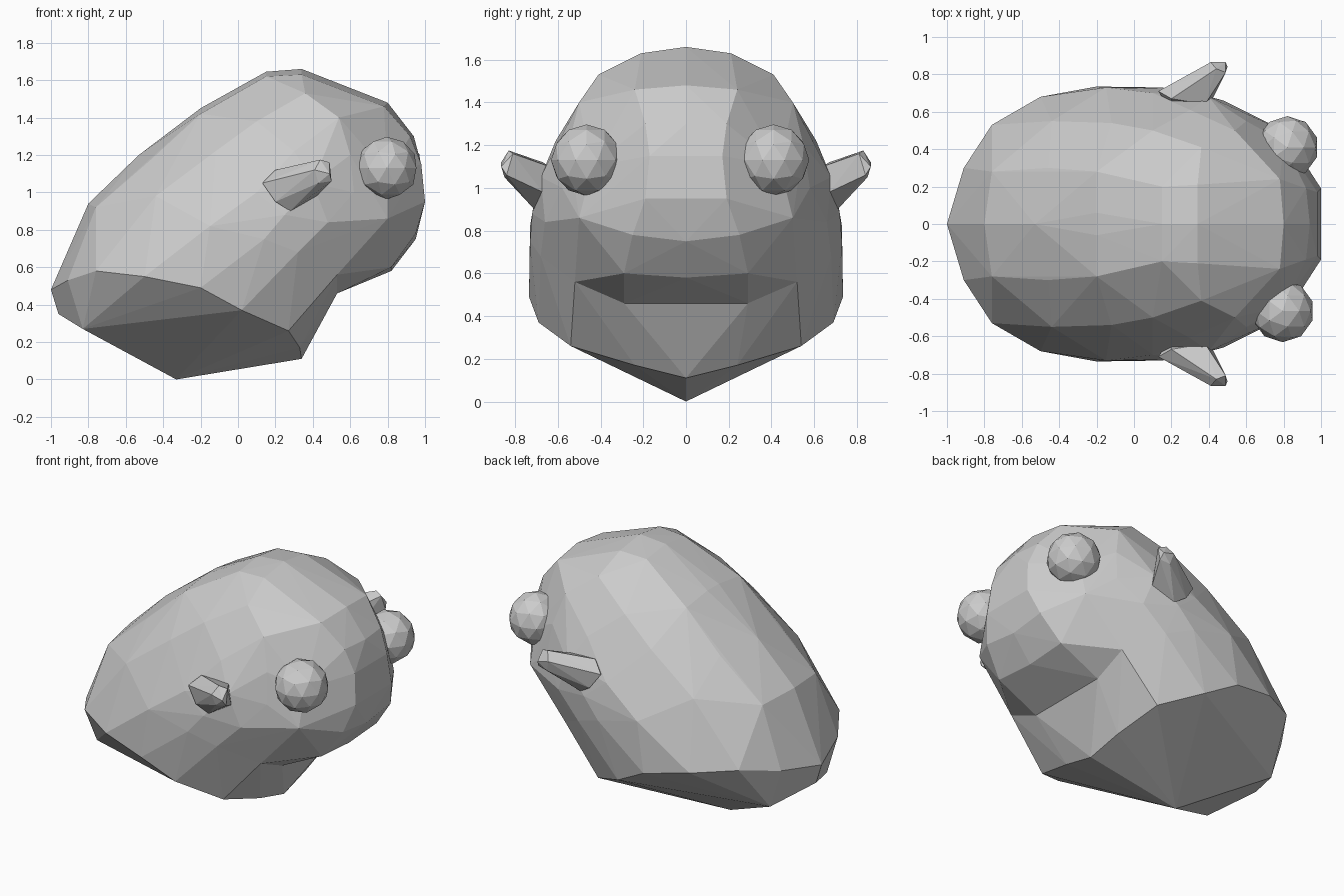
import bpy, bmesh


def hull_object(name, points):
    """Flat-shaded faceted solid wrapped around a set of points."""
    bm = bmesh.new()
    for p in sorted(set(points)):
        bm.verts.new(p)
    bmesh.ops.convex_hull(bm, input=bm.verts[:])
    bmesh.ops.delete(bm, geom=[v for v in bm.verts if not v.link_faces], context='VERTS')
    bmesh.ops.recalc_face_normals(bm, faces=bm.faces[:])
    mesh = bpy.data.meshes.new(name)
    bm.to_mesh(mesh)
    bm.free()
    obj = bpy.data.objects.new(name, mesh)
    bpy.context.collection.objects.link(obj)
    return obj


def both_sides(half):
    return half + [(x, -y, z) for x, y, z in half if y]


# Half cross-sections from the back midline round to the mouth midline
base = [(-.33, 0, 0), (-.96, 0, .35), (-.83, .3, .27)]
rim = [(-1, 0, .48), (-.91, .3, .53), (-.76, .53, .58), (-.5, .68, .55), (-.2, .735, .49),
       (.02, .69, .37), (.27, .54, .26), (.33, .24, .17), (.34, 0, .11)]
mouth = [(-.8, 0, .94), (-.76, .28, .92), (-.44, .55, .98), (-.15, .73, .82), (.14, .73, .75),
         (.32, .68, .68), (.53, .52, .56), (.53, .29, .46), (.53, 0, .46)]
cheek = [(-.53, 0, 1.2), (-.46, .3, 1.18), (-.12, .54, 1.22), (.1, .7, 1.0), (.25, .72, .88),
         (.48, .66, .84), (.8, .5, .86), (.82, .29, .6), (.82, 0, .58)]
brow = [(-.2, .06, 1.45), (-.2, .28, 1.42), (.1, .5, 1.38), (.3, .61, 1.22), (.4, .68, 1.05),
        (.62, .58, 1.0), (.95, .25, .78), (.95, 0, .75)]
crown = [(.15, 0, 1.645), (.15, .2, 1.62), (.34, 0, 1.66), (.34, .21, 1.63), (.36, .41, 1.53),
         (.54, .5, 1.4), (.6, .55, 1.2), (.8, .44, 1.1), (1, .19, .95)]
face = [(.8, 0, 1.48), (.78, .24, 1.46), (.94, 0, 1.3), (.92, .19, 1.3), (.98, .17, 1.15),
        (.98, 0, 1.12)]

# Body: two solids meeting along the mouth section, leaving the hollow under the lip
hull_object("lower_body", both_sides(base + rim + mouth))
hull_object("upper_body", both_sides(mouth + cheek + brow + crown + face))

# Ears
ear = [(.13, .71, 1.05), (.2, .73, .95), (.28, .71, .9), (.42, .67, .98), (.38, .64, 1.1),
       (.2, .67, 1.12), (.41, .865, 1.12), (.44, .83, 1.175), (.49, .81, 1.16), (.5, .84, 1.06),
       (.43, .85, 1.05), (.49, .865, 1.1), (.2, .6, 1.0)]
for side, name in ((-1, "ear_right"), (1, "ear_left")):
    hull_object(name, [(x, side * y, z) for x, y, z in ear])

# Eyes
for name, loc in (("eye_right", (.795, -.465, 1.13)), ("eye_left", (.82, .41, 1.13))):
    bpy.ops.mesh.primitive_ico_sphere_add(subdivisions=2, radius=.167, location=loc)
    bpy.context.object.name = name
